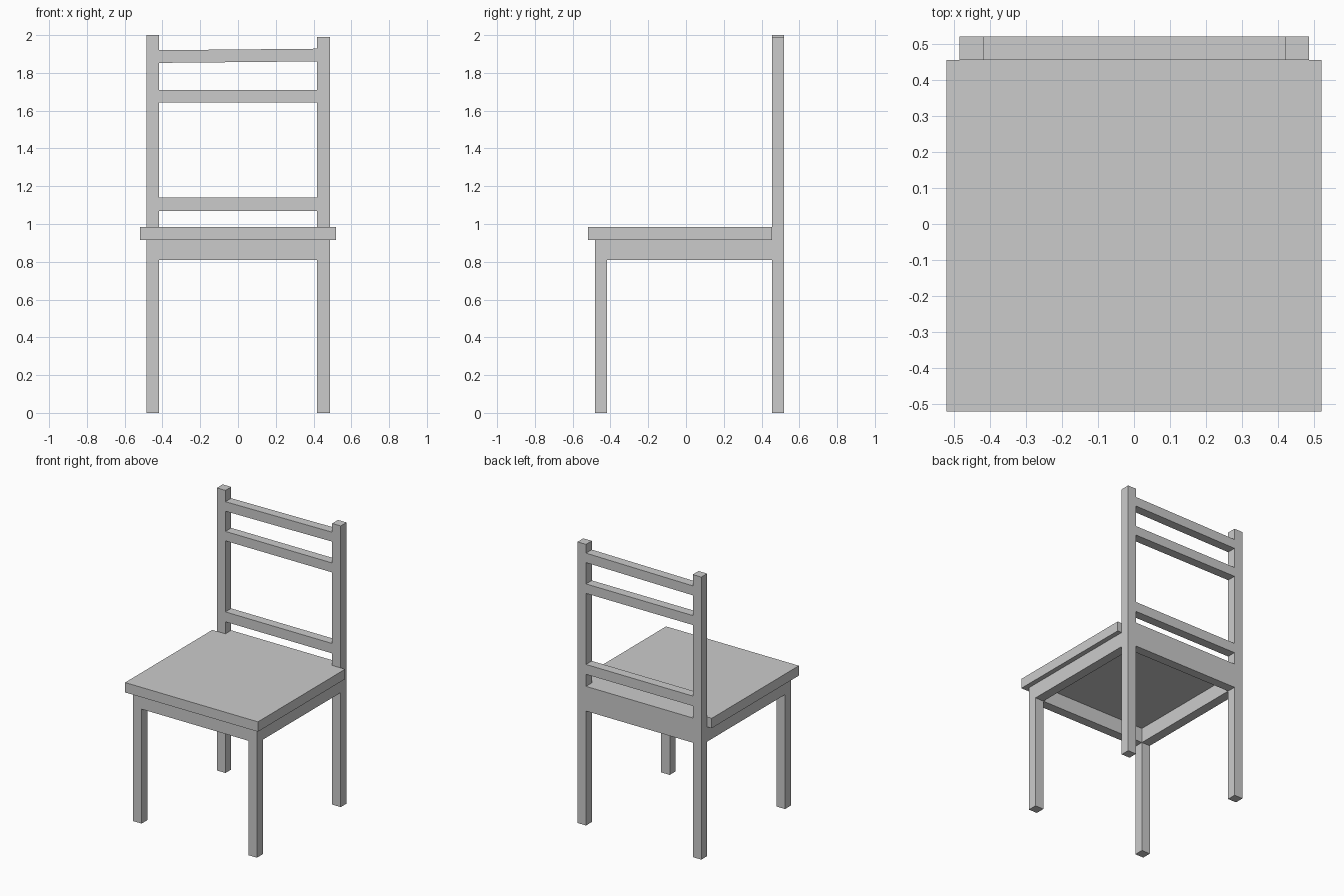
import bpy, bmesh

if "Cube" in bpy.data.objects:
    bpy.data.objects.remove(bpy.data.objects["Cube"])


def box(name, x, y, z, tilt=0.0):
    """Box from (min, max) ranges; tilt raises the +x end."""
    bm = bmesh.new()
    bmesh.ops.create_cube(bm, size=1.0)
    for v in bm.verts:
        right = v.co.x > 0
        v.co = [r[0] + (c + 0.5) * (r[1] - r[0]) for c, r in zip(v.co, (x, y, z))]
        if right:
            v.co.z += tilt
    mesh = bpy.data.meshes.new(name)
    bm.to_mesh(mesh)
    bm.free()
    obj = bpy.data.objects.new(name, mesh)
    bpy.context.collection.objects.link(obj)
    return obj


LEFT, RIGHT = (-0.484, -0.417), (0.419, 0.486)
BETWEEN = (LEFT[1], RIGHT[0])
FRONT, BACK = (-0.483, -0.417), (0.455, 0.52)
APRON_Z, SEAT_Z = (0.81, 0.915), (0.915, 0.985)

# Seat board
box("seat", (-0.52, 0.52), (-0.52, BACK[0]), SEAT_Z)

# Front legs, back posts and side aprons; the right post is slightly shorter
for side, x, top in (("left", LEFT, 2.0), ("right", RIGHT, 1.99)):
    box(f"front_leg_{side}", x, FRONT, (0, SEAT_Z[0]))
    box(f"back_post_{side}", x, BACK, (0, top))
    box(f"side_apron_{side}", x, (FRONT[1], BACK[0]), APRON_Z)

# Front apron, and taller back apron flush with the seat top
box("front_apron", BETWEEN, FRONT, APRON_Z)
box("back_apron", BETWEEN, BACK, (APRON_Z[0], SEAT_Z[1]))

# Backrest rails; the top one is a little crooked
box("lower_rail", BETWEEN, BACK, (1.07, 1.14))
box("middle_rail", BETWEEN, BACK, (1.643, 1.71))
box("top_rail", BETWEEN, BACK, (1.853, 1.92), tilt=0.008)
